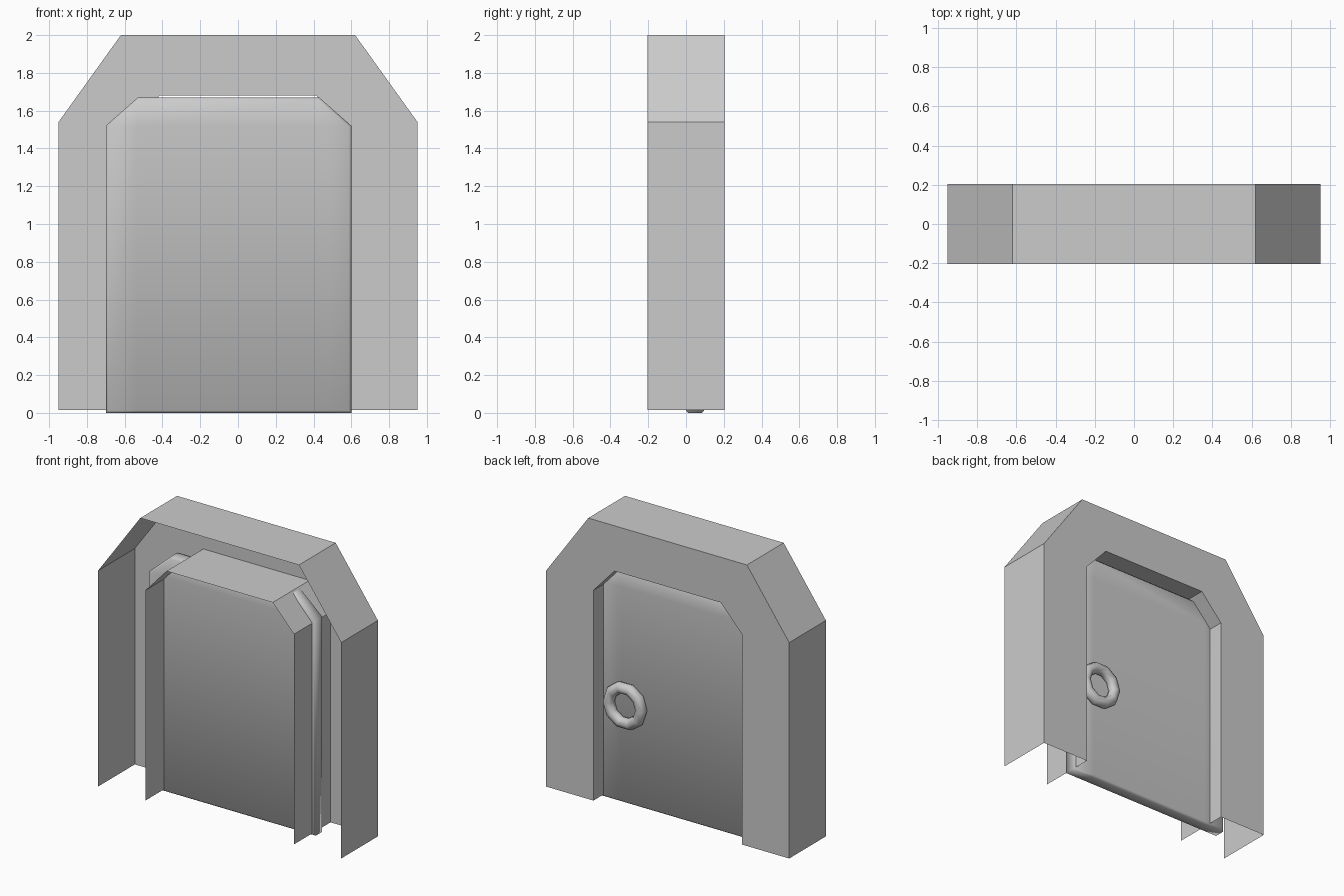
import bpy, bmesh, math

if "Cube" in bpy.data.objects:
    bpy.data.objects.remove(bpy.data.objects["Cube"])

grey = bpy.data.materials.new("stone_grey")
grey.diffuse_color = (0.6, 0.6, 0.6, 1)
grey.use_nodes = True
grey.node_tree.nodes["Principled BSDF"].inputs["Base Color"].default_value = grey.diffuse_color


def finish(name, bm):
    me = bpy.data.meshes.new(name)
    bm.to_mesh(me)
    bm.free()
    ob = bpy.data.objects.new(name, me)
    bpy.context.collection.objects.link(ob)
    me.materials.append(grey)
    return ob


def arch_profile(side, top, shoulder_z, top_z, base):
    """Chamfered arch outline as (x, z), left foot to right foot."""
    half = [(-side, base), (-side, shoulder_z), (-top, top_z)]
    return half + [(-x, z) for x, z in reversed(half)]


# Arch frame: open shell with a back plate, outer walls and doorway reveal
FRONT, BACK, BASE = -0.205, 0.205, 0.015
bm = bmesh.new()
outer = arch_profile(0.95, 0.62, 1.54, 2.0, BASE)
inner = arch_profile(0.58, 0.415, 1.50, 1.68, BASE)


def ring(profile, y):
    return [bm.verts.new((x, y, z)) for x, z in profile]


out_f, out_b, in_b, in_f = (ring(outer, FRONT), ring(outer, BACK),
                            ring(inner, BACK), ring(inner, FRONT))
for a, b in ((out_f, out_b), (out_b, in_b), (in_b, in_f)):
    for i in range(5):
        bm.faces.new((a[i], a[i + 1], b[i + 1], b[i]))
bmesh.ops.recalc_face_normals(bm, faces=bm.faces)
finish("arch_frame", bm)

# Door slab: columns and a shoulder row, with softened edges
bm = bmesh.new()
xs, zs = (-0.70, -0.53, 0.43, 0.60), (0.0, 1.52, 1.67)
low = [[bm.verts.new((x, 0.0, z)) for x in xs] for z in zs[:2]]
peak = [bm.verts.new((x, 0.0, zs[2])) for x in xs[1:3]]
for i in range(3):
    bm.faces.new((low[0][i], low[0][i + 1], low[1][i + 1], low[1][i]))
bm.faces.new((low[1][1], low[1][2], peak[1], peak[0]))
bm.faces.new((low[1][0], low[1][1], peak[0]))
bm.faces.new((low[1][2], low[1][3], peak[1]))
ext = bmesh.ops.extrude_face_region(bm, geom=bm.faces[:], use_keep_orig=True)
bmesh.ops.translate(bm, vec=(0, 0.095, 0),
                    verts=[g for g in ext["geom"] if isinstance(g, bmesh.types.BMVert)])
bmesh.ops.recalc_face_normals(bm, faces=bm.faces)
rim = [e for e in bm.edges if e.calc_face_angle(0) > math.radians(60)
       and abs(e.verts[0].co.y - e.verts[1].co.y) < 1e-4]
bmesh.ops.bevel(bm, geom=rim, offset=0.012, segments=1, affect='EDGES', profile=0.5)
for f in bm.faces:
    f.smooth = True
finish("door", bm)

# Ring handle on the back of the door
bpy.ops.mesh.primitive_torus_add(major_segments=10, minor_segments=8,
                                 major_radius=0.127, minor_radius=0.04,
                                 location=(0.395, 0.115, 0.70),
                                 rotation=(math.pi / 2, 0, 0))
handle = bpy.context.object
handle.name = "ring_handle"
handle.data.materials.append(grey)
bpy.ops.object.shade_smooth()
